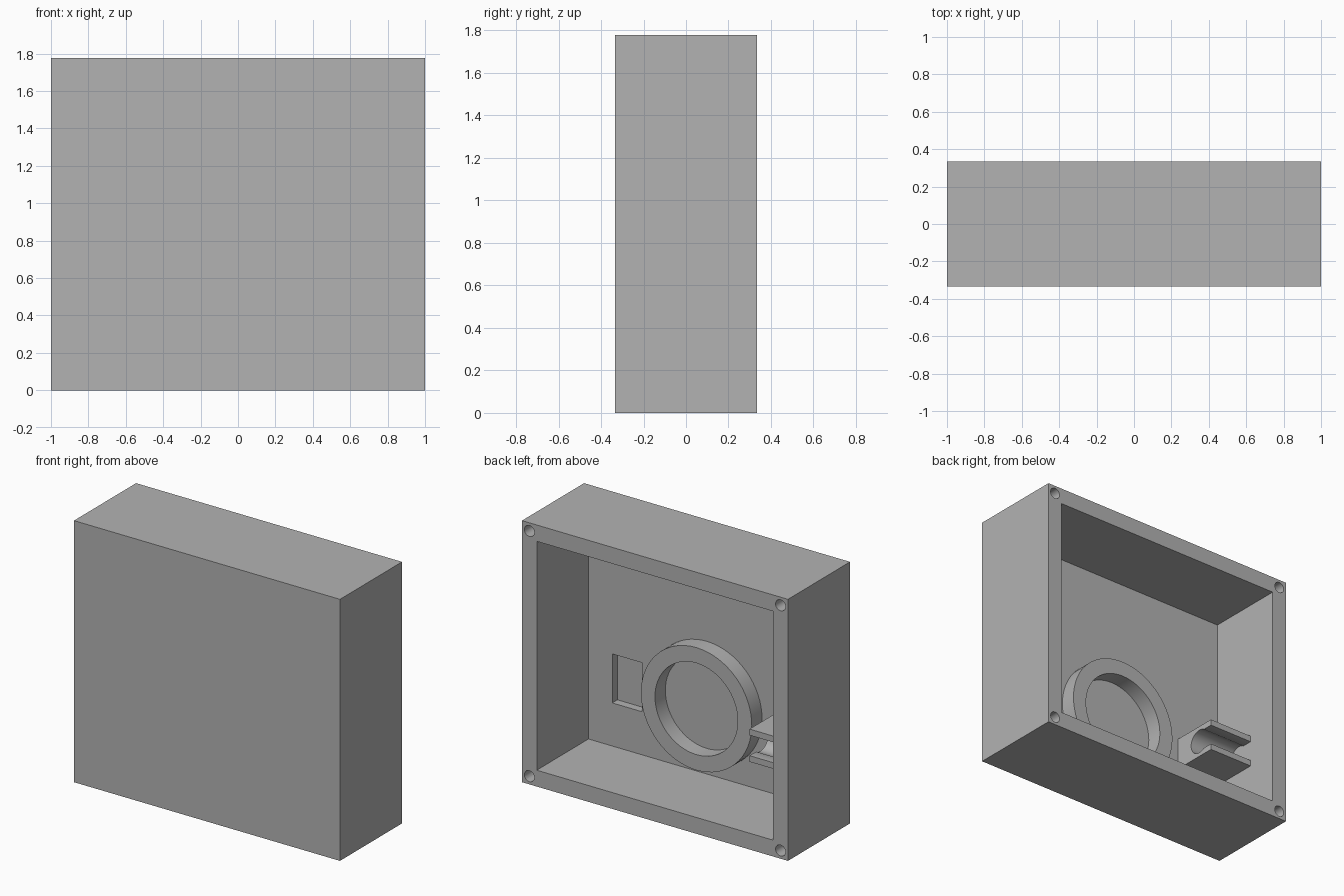
import bpy, bmesh, math
from mathutils import Matrix, Vector

cube = bpy.data.objects.get("Cube")
if cube:
    bpy.data.objects.remove(cube, do_unlink=True)

U = 1 / 18                      # one design unit
W, D, H, WALL = 36 * U, 12 * U, 32 * U, 2 * U
BACK = D / 2
FLOOR = -D / 2 + WALL           # inner face of the front panel
SINK = 0.01                     # overlap that seats parts in the panel

grey = bpy.data.materials.new("plain grey")
grey.use_nodes = True
grey.diffuse_color = (0.45, 0.45, 0.45, 1)
grey.node_tree.nodes["Principled BSDF"].inputs["Base Color"].default_value = grey.diffuse_color


def add_object(name, bm):
    bmesh.ops.recalc_face_normals(bm, faces=bm.faces[:])
    mesh = bpy.data.meshes.new(name)
    bm.to_mesh(mesh)
    bm.free()
    mesh.materials.append(grey)
    ob = bpy.data.objects.new(name, mesh)
    bpy.context.collection.objects.link(ob)
    return ob


def box(name, lo, hi):
    bm = bmesh.new()
    lo, hi = Vector(lo), Vector(hi)
    place = Matrix.Translation((lo + hi) / 2) @ Matrix.Diagonal((*(hi - lo), 1))
    bmesh.ops.create_cube(bm, size=1, matrix=place)
    return add_object(name, bm)


def rod(name, x, z, radius, y0, y1, sides):
    bm = bmesh.new()
    place = Matrix.Translation((x, (y0 + y1) / 2, z)) @ Matrix.Rotation(math.pi / 2, 4, "X")
    bmesh.ops.create_cone(bm, cap_ends=True, segments=sides, radius1=radius,
                          radius2=radius, depth=y1 - y0, matrix=place)
    return add_object(name, bm)


def cut(target, cutter):
    cutter.hide_render = True
    mod = target.modifiers.new("cut", "BOOLEAN")
    mod.operation, mod.solver, mod.object = "DIFFERENCE", "EXACT", cutter
    bpy.context.view_layer.objects.active = target
    bpy.ops.object.modifier_apply(modifier=mod.name)
    bpy.data.objects.remove(cutter, do_unlink=True)


def smooth(ob):
    bpy.ops.object.select_all(action="DESELECT")
    ob.select_set(True)
    bpy.context.view_layer.objects.active = ob
    bpy.ops.object.shade_smooth_by_angle(angle=math.radians(30))


# Case: a box open at the back
case = box("case", (-W / 2, -D / 2, 0), (W / 2, BACK, H))
cut(case, box("cavity", (-W / 2 + WALL, FLOOR, WALL), (W / 2 - WALL, BACK + U, H - WALL)))

# Shallow rectangular pocket in the front panel
cut(case, box("pocket", (0.485, FLOOR - U, 0.404), (0.71, FLOOR + U, 0.737)))

# Screw holes in the four rim corners
for x in (-W / 2 + U, W / 2 - U):
    for z in (U, H - U):
        cut(case, rod("screw_hole", x, z, 0.0375, BACK - 0.35, BACK + U, 24))
smooth(case)

# Round retaining ring standing on the panel
ring_z = 0.596
ring = rod("retaining_ring", 0, ring_z, 7.5 * U, FLOOR - SINK, FLOOR + 2 * U, 64)
cut(ring, rod("ring_bore", 0, ring_z, 5.6 * U, FLOOR - U, FLOOR + 3 * U, 64))
smooth(ring)

# Snap clip against the side wall: a slotted bore running along x
x0, x1 = -W / 2 + WALL - SINK, -10 * U
zc, half, gap, radius = 0.581, 2 * U, 1.25 * U, 1.5 * U
tip, axis = FLOOR + 6 * U, FLOOR + 3.9 * U
mouth = math.asin(gap / radius)
profile = [(tip, gap), (tip, half), (FLOOR - SINK, half),
           (FLOOR - SINK, -half), (tip, -half), (tip, -gap)]
steps = 28
for i in range(steps + 1):
    a = -mouth - (2 * math.pi - 2 * mouth) * i / steps
    profile.append((axis + radius * math.cos(a), radius * math.sin(a)))
bm = bmesh.new()
end = bm.faces.new([bm.verts.new((x0, y, zc + z)) for y, z in profile])
side = bmesh.ops.extrude_face_region(bm, geom=[end], use_keep_orig=True)
bmesh.ops.translate(bm, vec=(x1 - x0, 0, 0),
                    verts=[v for v in side["geom"] if isinstance(v, bmesh.types.BMVert)])
smooth(add_object("snap_clip", bm))
